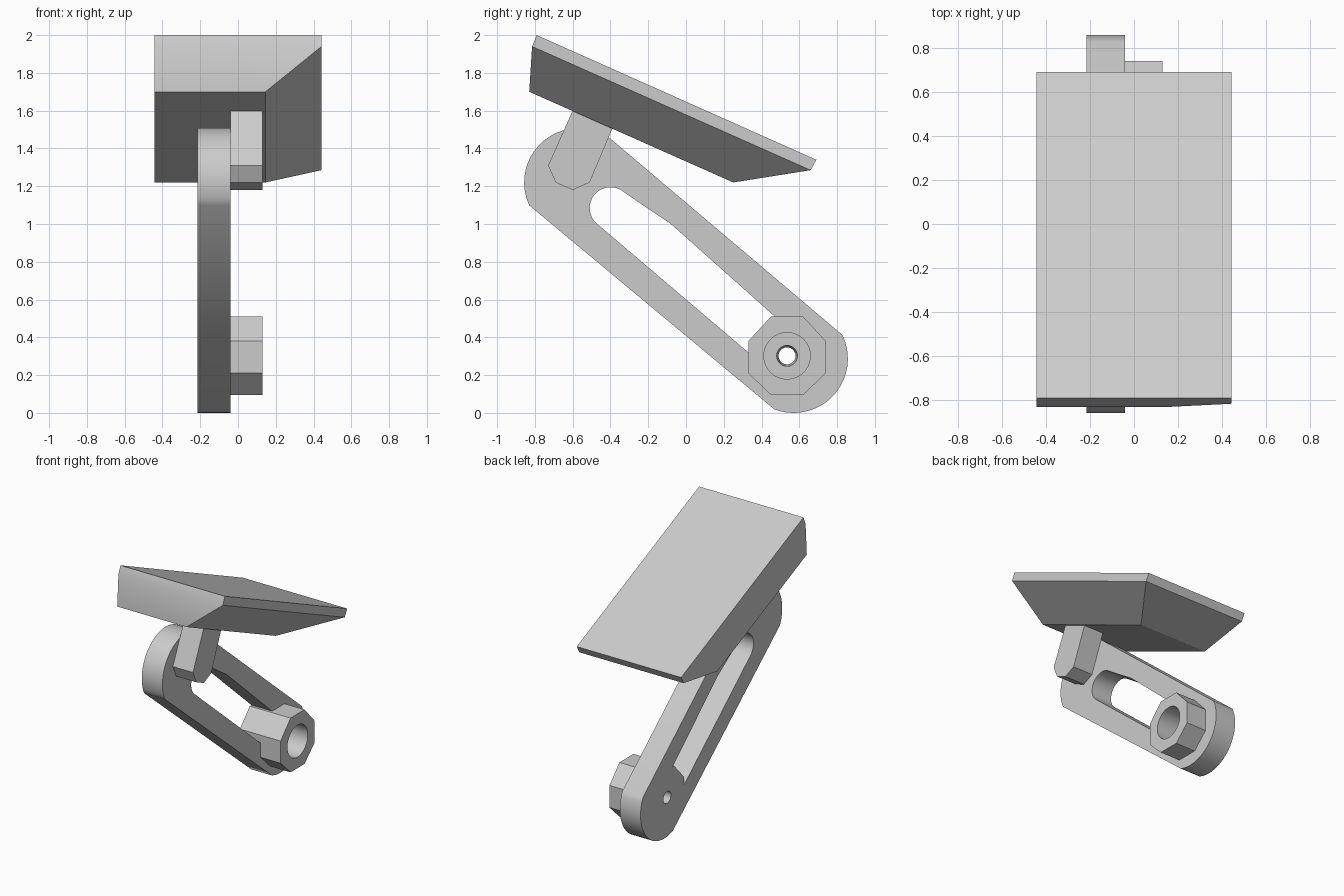
import bpy
import bmesh
from math import radians, cos, sin

if "Cube" in bpy.data.objects:
    bpy.data.objects.remove(bpy.data.objects["Cube"])

GREY = (0.6, 0.6, 0.6, 1.0)
grey = bpy.data.materials.new("plain grey")
grey.use_nodes = True
grey.diffuse_color = GREY
grey.node_tree.nodes["Principled BSDF"].inputs["Base Color"].default_value = GREY


def finish(name, bm):
    """Turn a bmesh into a named grey object."""
    bmesh.ops.recalc_face_normals(bm, faces=bm.faces[:])
    mesh = bpy.data.meshes.new(name)
    bm.to_mesh(mesh)
    bm.free()
    mesh.materials.append(grey)
    obj = bpy.data.objects.new(name, mesh)
    bpy.context.scene.collection.objects.link(obj)
    return obj


def loft(name, rings):
    """Join rings of matching points and cap both ends."""
    bm = bmesh.new()
    loops = [[bm.verts.new(p) for p in ring] for ring in rings]
    n = len(loops[0])
    for a, b in zip(loops, loops[1:]):
        for i in range(n):
            j = (i + 1) % n
            bm.faces.new((a[i], a[j], b[j], b[i]))
    bm.faces.new(loops[0])
    bm.faces.new(loops[-1])
    return finish(name, bm)


def prism(name, outline, x0, x1):
    """Extrude a (y, z) outline along x."""
    return loft(name, [[(x, y, z) for y, z in outline] for x in (x0, x1)])


def arc(cy, cz, r, start, end, steps):
    angles = [radians(start + (end - start) * i / steps) for i in range(steps + 1)]
    return [(cy + r * cos(a), cz + r * sin(a)) for a in angles]


def cut(obj, cutter):
    mod = obj.modifiers.new("cut", 'BOOLEAN')
    mod.operation = 'DIFFERENCE'
    mod.solver = 'EXACT'
    mod.object = cutter
    bpy.context.view_layer.objects.active = obj
    bpy.ops.object.modifier_apply(modifier=mod.name)


def smooth(obj):
    bpy.ops.object.select_all(action='DESELECT')
    obj.select_set(True)
    bpy.context.view_layer.objects.active = obj
    bpy.ops.object.shade_smooth_by_angle(angle=radians(30))


BACK, FACE, FRONT = -0.215, -0.04, 0.13

# Swing arm with rounded ends
arm = prism("arm",
            arc(-0.57, 1.22, 0.287, 205, 53, 20) + arc(0.57, 0.287, 0.287, 26, -111, 20),
            BACK, FACE)

# Long slot, ending against the boss
slot = prism("slot_cutter",
             arc(-0.40, 1.085, 0.11, 232, 50, 16)
             + [(-0.20, 1.08), (-0.08, 1.0), (0.47, 0.51),
                (0.45, 0.51), (0.33, 0.38), (0.33, 0.32)],
             BACK - 0.1, FACE + 0.1)

# Eight-sided pivot boss
boss = prism("pivot_boss",
             [(0.45, 0.51), (0.62, 0.51), (0.74, 0.38), (0.74, 0.21),
              (0.62, 0.095), (0.45, 0.095), (0.33, 0.21), (0.33, 0.38)],
             FACE, FRONT)

# Stepped bore: wide socket, then a narrow tapered hole
bore = loft("bore_cutter",
            [[(x, y, z) for y, z in arc(0.535, 0.302, r, 0, 352.5, 47)]
             for x, r in ((BACK - 0.02, 0.044), (BACK, 0.045), (-0.07, 0.055),
                          (-0.07, 0.123), (FRONT + 0.1, 0.123))])

cut(arm, slot)
for part in (arm, boss):
    cut(part, bore)
for helper in (slot, bore):
    bpy.data.objects.remove(helper)

# Post carrying the pad
post = prism("pad_post",
             [(-0.60, 1.60), (-0.73, 1.31), (-0.69, 1.22),
              (-0.60, 1.18), (-0.51, 1.22), (-0.39, 1.505)],
             FACE, FRONT)


# Tilted pad: thin rim on top, underside narrowed on one side
def pad_ring(right, front, rear):
    return [(x, y, z) for x, (y, z) in
            ((-0.442, front), (right, front), (right, rear), (-0.442, rear))]


pad = loft("pad", [pad_ring(0.442, (-0.79, 2.0), (0.69, 1.34)),
                   pad_ring(0.442, (-0.815, 1.94), (0.66, 1.285)),
                   pad_ring(0.145, (-0.83, 1.70), (0.25, 1.22))])

for part in (arm, boss, pad):
    smooth(part)
